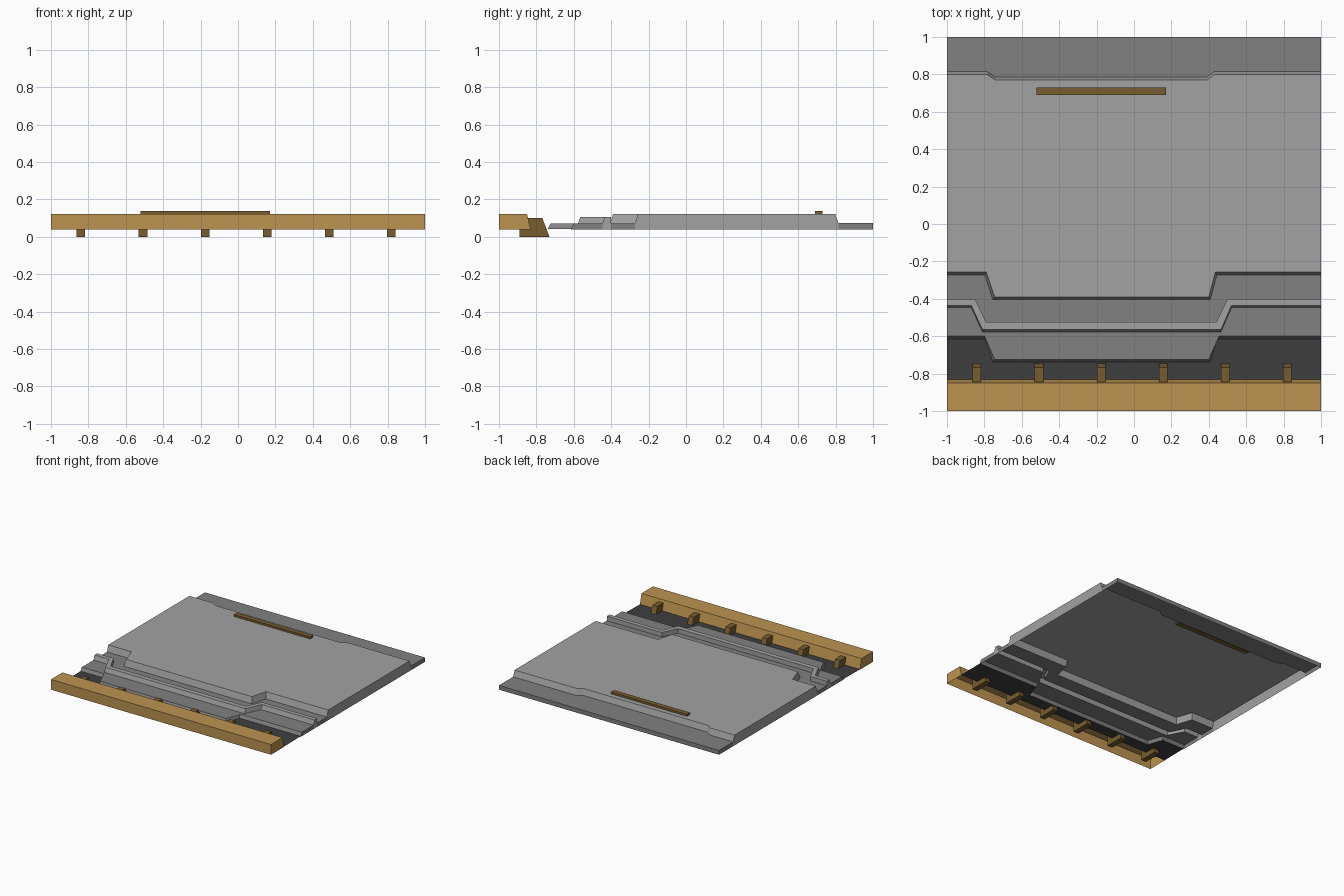
import bpy

if "Cube" in bpy.data.objects:
    bpy.data.objects.remove(bpy.data.objects["Cube"])

FLOOR = 0.038


def material(name, r, g, b):
    m = bpy.data.materials.new(name)
    m.diffuse_color = (r, g, b, 1)
    m.use_nodes = True
    m.node_tree.nodes["Principled BSDF"].inputs["Base Color"].default_value = m.diffuse_color
    return m


PALE = material("pale_concrete", 0.36, 0.36, 0.36)
GREY = material("grey_stone", 0.22, 0.22, 0.22)
DARK = material("dark_water", 0.05, 0.05, 0.05)
WOOD = material("wood", 0.50, 0.29, 0.08)
BROWN = material("dark_wood", 0.19, 0.11, 0.03)


def make(name, verts, faces, mat):
    me = bpy.data.meshes.new(name)
    me.from_pydata(verts, [], faces)
    me.materials.append(mat)
    ob = bpy.data.objects.new(name, me)
    bpy.context.collection.objects.link(ob)
    return ob


def loft(name, rows, mat, ends=True):
    """Open-bottomed strip from front to back; row = (side_y, mid_y, z, bend xs)."""
    verts, faces = [], []
    for side, mid, z, xs in rows:
        a, b, c, d = xs
        verts += [(-1, side, z), (a, side, z), (b, mid, z),
                  (c, mid, z), (d, side, z), (1, side, z)]
    n = len(rows)
    for r in range(n - 1):
        for i in range(5):
            k = r * 6 + i
            faces.append((k, k + 1, k + 7, k + 6))
    if ends:
        for col, x in ((5, 1), (0, -1)):
            loop = [r * 6 + col for r in reversed(range(n))]
            for row in (rows[0], rows[-1]):
                if row[2] > FLOOR + 0.001:
                    loop.append(len(verts))
                    verts.append((x, row[0], FLOOR))
            faces.append(loop if x > 0 else loop[::-1])
    return make(name, verts, faces, mat)


def prism(name, profile, x0, x1, mat):
    """Closed solid: yz profile (counter-clockwise seen from +x) extruded along x."""
    n = len(profile)
    verts = [(x, y, z) for x in (x0, x1) for y, z in profile]
    faces = [list(range(n))[::-1], list(range(n, 2 * n))]
    faces += [(i, (i + 1) % n, n + (i + 1) % n, n + i) for i in range(n)]
    return make(name, verts, faces, mat)


# Shared edge rows, front to back
X_STEP = (-0.79, -0.745, 0.40, 0.435)
X_STEP_LOW = (-0.797, -0.755, 0.408, 0.443)
X_CURB_F = (-0.87, -0.81, 0.465, 0.522)
X_CURB_B = (-0.85, -0.79, 0.44, 0.50)
X_BACK = (-0.785, -0.74, 0.39, 0.43)

ledge_base = (-0.615, -0.738, 0.043, X_STEP_LOW)
curb_front = (-0.447, -0.577, 0.07, X_CURB_F)
curb_back = (-0.40, -0.525, 0.07, X_CURB_B)
deck_front = (-0.273, -0.405, 0.07, X_STEP_LOW)
deck_back = (0.815, 0.785, 0.073, X_BACK)

# Channel in front of the steps
loft("channel", [(-0.832, -0.832, 0.04, X_STEP_LOW), ledge_base], DARK, ends=False)

# Lower ledge, curb and upper ledge
loft("lower_ledge", [ledge_base, (-0.60, -0.725, 0.07, X_STEP), curb_front], GREY)
loft("curb", [curb_front, (-0.435, -0.565, 0.107, X_CURB_F),
              (-0.40, -0.525, 0.107, X_CURB_B), curb_back], PALE)
loft("upper_ledge", [curb_back, deck_front], GREY)

# Main deck and the low strip behind it
loft("main_deck", [deck_front, (-0.257, -0.39, 0.122, X_STEP),
                   (0.798, 0.77, 0.122, X_BACK), deck_back], PALE)
loft("back_strip", [deck_back, (1, 1, 0.073, X_BACK), (1, 1, FLOOR, X_BACK)], GREY)

# Wooden front beam, open underneath
loft("front_beam", [(y, y, z, X_STEP) for y, z in
                    ((-1, FLOOR), (-1, 0.122), (-0.85, 0.122), (-0.83, FLOOR))], WOOD)

# Support brackets behind the beam
for i in range(6):
    x = -0.84 + 0.332 * i
    prism("bracket", [(-0.89, 0), (-0.73, 0), (-0.768, 0.10), (-0.89, 0.10)],
          x - 0.023, x + 0.023, BROWN)

# Raised rail on the deck
prism("deck_rail", [(0.69, 0.112), (0.73, 0.112), (0.73, 0.138), (0.69, 0.138)],
      -0.52, 0.172, BROWN)
